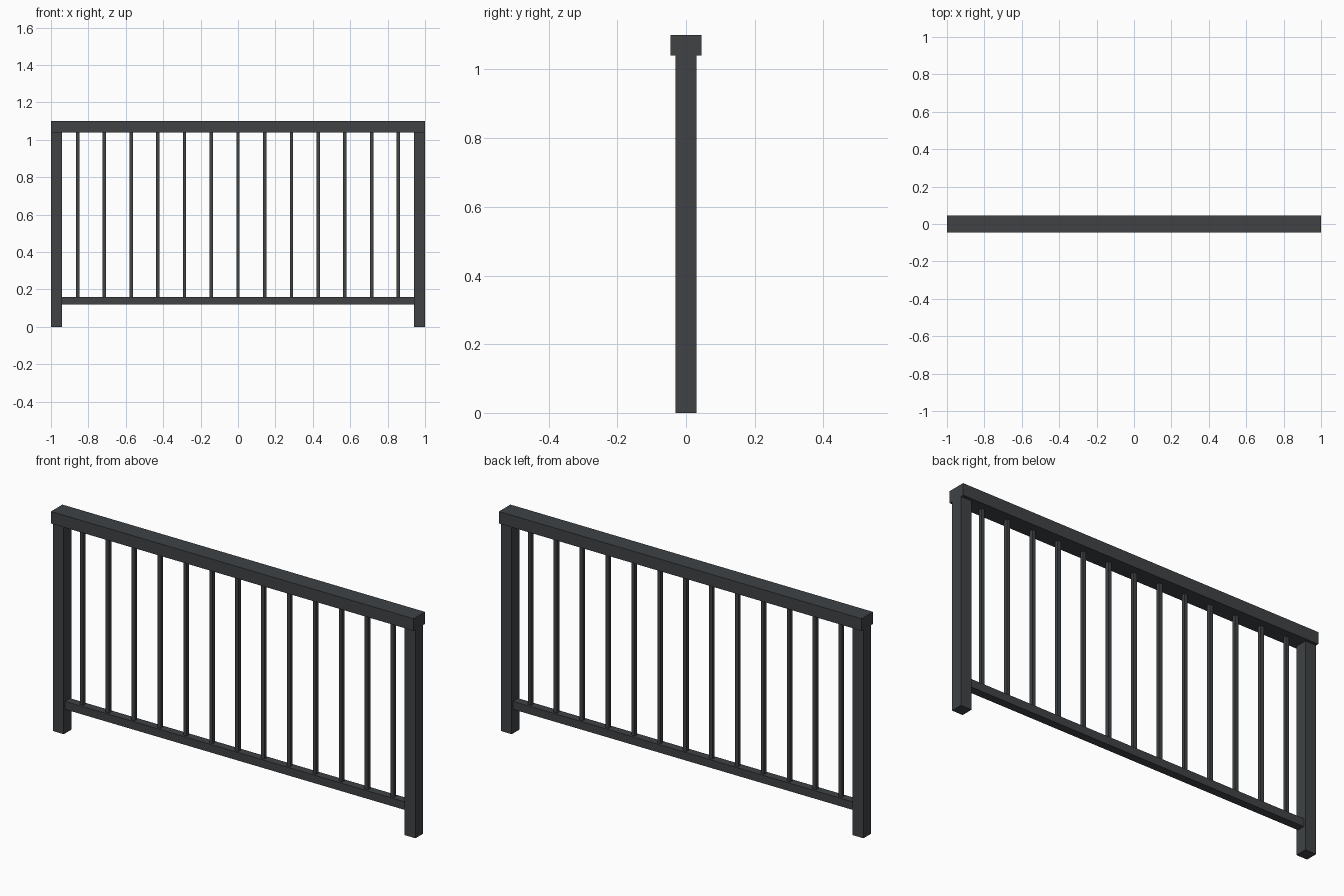
import bpy

if "Cube" in bpy.data.objects:
    bpy.data.objects.remove(bpy.data.objects["Cube"])

metal = bpy.data.materials.new("dark_metal")
metal.diffuse_color = (0.05, 0.055, 0.06, 1)
metal.use_nodes = True
metal.node_tree.nodes["Principled BSDF"].inputs["Base Color"].default_value = metal.diffuse_color


def box(name, x, z0, z1, sx, sy):
    bpy.ops.mesh.primitive_cube_add(size=1, location=(x, 0, (z0 + z1) / 2))
    ob = bpy.context.object
    ob.name = name
    ob.scale = (sx, sy, z1 - z0)
    bpy.ops.object.transform_apply(location=False, rotation=False, scale=True)
    ob.data.materials.append(metal)
    return ob


# End posts
for side, x in (("left", -0.97), ("right", 0.97)):
    box(side + "_post", x, 0, 1.04, 0.06, 0.06)

# Handrail and bottom rail
box("handrail", 0, 1.04, 1.10, 2.0, 0.09)
box("bottom_rail", 0, 0.12, 0.16, 1.88, 0.04)

# Thin square balusters, evenly spaced between the posts
COUNT = 13
for i in range(COUNT):
    x = -1 + 2 * (i + 1) / (COUNT + 1)
    box(f"baluster_{i + 1}", x, 0.16, 1.04, 0.018, 0.018)
